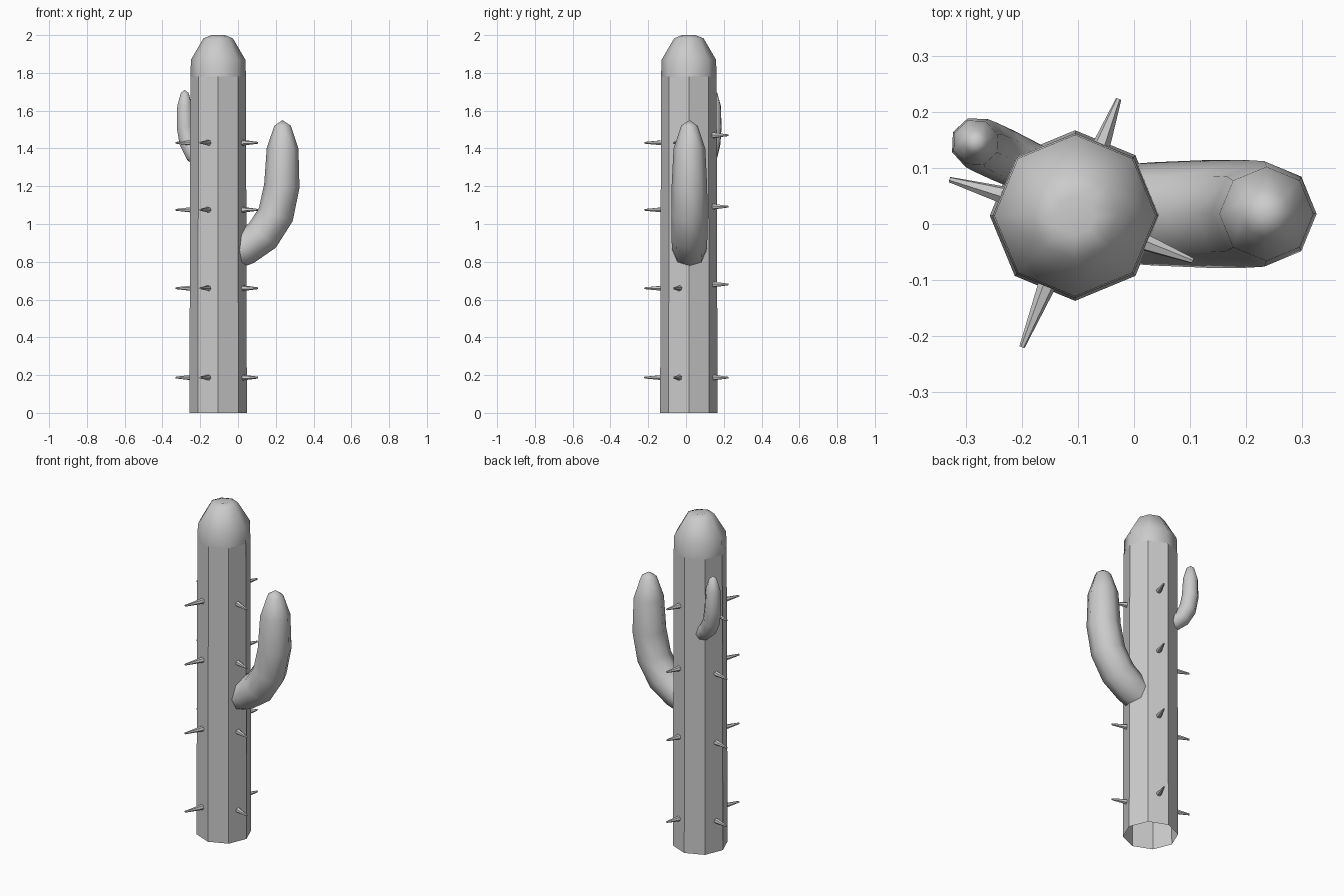
import bpy, bmesh, math
from mathutils import Vector

if "Cube" in bpy.data.objects:
    bpy.data.objects.remove(bpy.data.objects["Cube"])

CX, CY, SIDES = -0.105, 0.015, 8


def make_object(name, bm):
    bmesh.ops.recalc_face_normals(bm, faces=bm.faces[:])
    me = bpy.data.meshes.new(name)
    bm.to_mesh(me)
    bm.free()
    ob = bpy.data.objects.new(name, me)
    bpy.context.collection.objects.link(ob)
    return ob


def loft(bm, rings):
    """Bridge consecutive rings of vertices with quads."""
    for a, b in zip(rings, rings[1:]):
        n = len(a)
        for i in range(n):
            bm.faces.new((a[i], a[(i + 1) % n], b[(i + 1) % n], b[i]))


def fan(bm, ring, point):
    tip = bm.verts.new(point)
    n = len(ring)
    for i in range(n):
        bm.faces.new((ring[i], ring[(i + 1) % n], tip))


# Trunk: open-bottomed octagonal column with a smooth, slightly dimpled dome
def trunk():
    bm = bmesh.new()
    profile = [(0.152, 0), (0.147, 1.78), (0.144, 1.87), (0.078, 1.983), (0.035, 2.0)]
    rings = []
    for r, z in profile:
        rings.append([bm.verts.new((CX + r * math.cos(i * math.tau / SIDES),
                                    CY + r * math.sin(i * math.tau / SIDES), z))
                      for i in range(SIDES)])
    loft(bm, rings)
    fan(bm, rings[-1], (CX, CY, 1.99))
    for f in bm.faces:
        f.smooth = True
    for a, b in zip(rings[0], rings[1]):
        bm.edges.get((a, b)).smooth = False
    for f in bm.faces:
        if max(v.co.z for v in f.verts) < 1.8:
            f.smooth = False
    make_object("trunk", bm)


# Arms: bent tube defined by (reach, height, radius), aimed along an angle
ARM = [(-0.02, 0.85, 0.088), (0.035, 0.872, 0.092), (0.13, 0.94, 0.096),
       (0.20, 1.05, 0.096), (0.232, 1.20, 0.094), (0.236, 1.40, 0.084),
       (0.236, 1.52, 0.044)]
ARM_TOP = (0.236, 1.55)


def arm(name, tip, angle, top, sx, sz):
    d = Vector((math.cos(angle), math.sin(angle), 0))
    side = Vector((-d.y, d.x, 0))

    def place(u, z):
        return Vector((tip[0], tip[1], top)) + d * (u - ARM_TOP[0]) * sx \
            + Vector((0, 0, (z - ARM_TOP[1]) * sz))

    pts = [place(u, z) for u, z, r in ARM]
    bm = bmesh.new()
    rings = []
    for k, p in enumerate(pts):
        t = (pts[min(k + 1, len(pts) - 1)] - pts[max(k - 1, 0)]).normalized()
        up = side.cross(t)
        r = ARM[k][2] * sx
        rings.append([bm.verts.new(p + r * (math.cos(i * math.tau / SIDES) * side
                                            + math.sin(i * math.tau / SIDES) * up))
                      for i in range(SIDES)])
    loft(bm, rings)
    fan(bm, rings[-1], place(*ARM_TOP))
    for f in bm.faces:
        f.smooth = True
    cap = bm.faces.new(rings[0])
    for e in cap.edges:
        e.smooth = False
    make_object(name, bm)


# Spines: tapered pegs on every other trunk face
def spine(name, angle, z, length):
    d = Vector((math.cos(angle), math.sin(angle), 0))
    bm = bmesh.new()
    rot = Vector((0, 0, 1)).rotation_difference(d).to_matrix().to_4x4()
    bmesh.ops.create_cone(bm, cap_ends=True, segments=6, radius1=0.017, radius2=0.005,
                          depth=length - 0.125, matrix=rot)
    ob = make_object(name, bm)
    ob.location = Vector((CX, CY, z)) + d * (length + 0.125) / 2


trunk()
arm("large_arm", (0.236, 0.018), 0, 1.55, 1.0, 1.0)
arm("small_arm", (-0.282, 0.145), math.radians(155), 1.71, 0.5, 0.56)

LOW = (0.187, 0.66, 1.075, 1.43)
HIGH = (0.187, 0.68, 1.092, 1.47)
for side_name, deg, length, heights in (("back", 69.5, 0.222, HIGH),
                                        ("left", 164, 0.233, LOW),
                                        ("front", 248, 0.253, LOW),
                                        ("right", 339, 0.225, LOW)):
    for i, z in enumerate(heights):
        spine(f"{side_name}_spine_{i + 1}", math.radians(deg), z, length)
